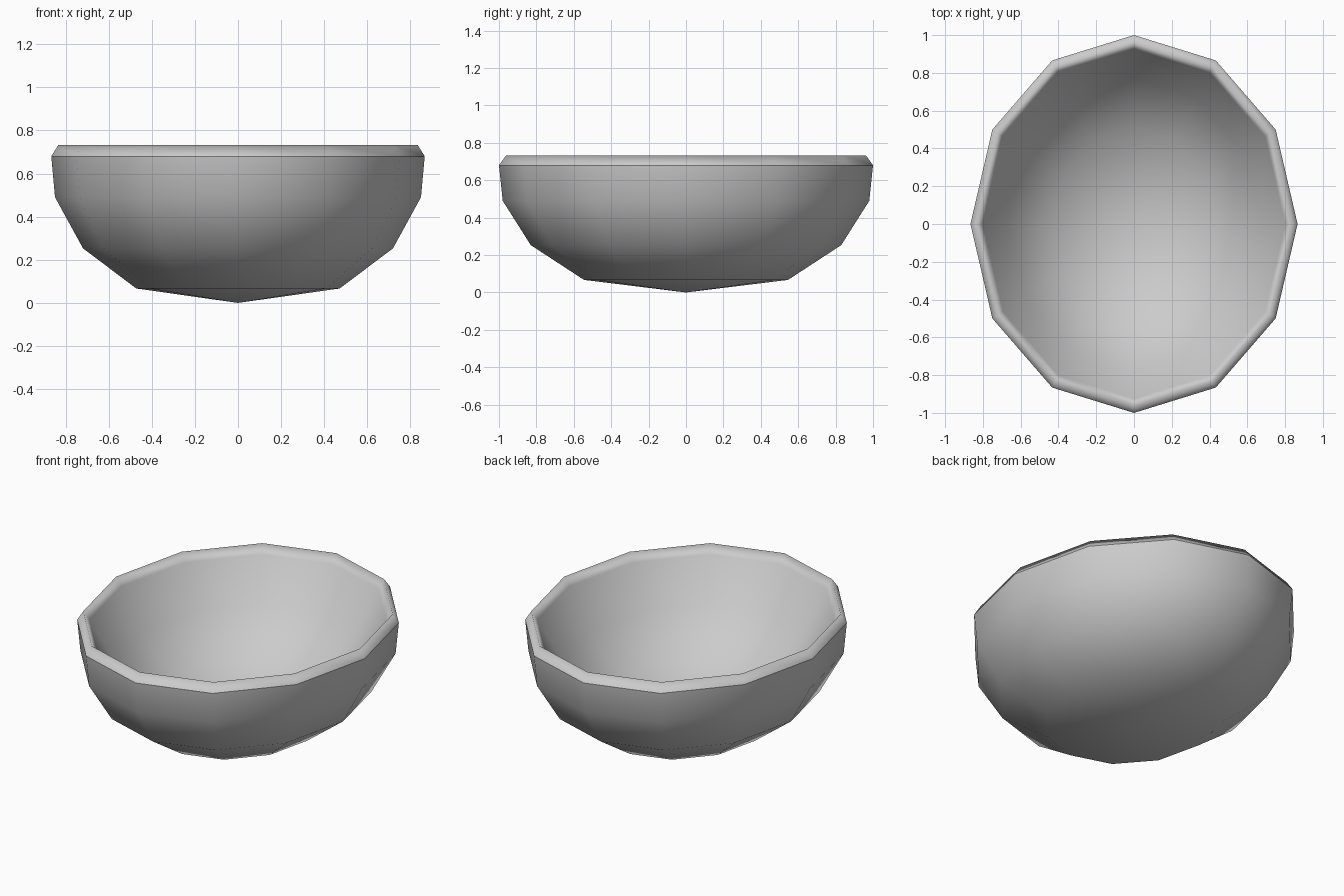
import bpy, bmesh
from math import sin, cos, tau

cube = bpy.data.objects.get("Cube")
if cube:
    bpy.data.objects.remove(cube)

SIDES = 12
WIDTH = 0.866  # the bowl is narrower across x than y

# Single grey material
grey = bpy.data.materials.new("plain grey")
grey.use_nodes = True
colour = (0.6, 0.6, 0.6, 1)
grey.diffuse_color = colour
grey.node_tree.nodes["Principled BSDF"].inputs["Base Color"].default_value = colour

# Wall section as (radius, height): outside up, over the rim, inside down
outside = [(0.545, 0.067), (0.83, 0.253), (0.98, 0.49), (1.0, 0.68)]
rim = [(0.962, 0.733), (0.925, 0.68)]
inside = [(0.77, 0.43), (0.51, 0.21)]

bm = bmesh.new()
rings = []
for r, z in outside + rim + inside:
    rings.append([bm.verts.new((WIDTH * r * sin(tau * i / SIDES),
                                r * cos(tau * i / SIDES), z))
                  for i in range(SIDES)])
bottom = bm.verts.new((0, 0, 0))
floor = bm.verts.new((0, 0, 0.07))

# Wall bands and the two pointed ends
for i in range(SIDES):
    j = (i + 1) % SIDES
    for a, b in zip(rings, rings[1:]):
        bm.faces.new((a[i], a[j], b[j], b[i]))
    bm.faces.new((bottom, rings[0][j], rings[0][i]))
    bm.faces.new((floor, rings[-1][i], rings[-1][j]))
bmesh.ops.recalc_face_normals(bm, faces=bm.faces)
for face in bm.faces:
    face.smooth = True

# Crisp edge where the outer wall meets the rim
shoulder = rings[len(outside) - 1]
for i in range(SIDES):
    bm.edges.get((shoulder[i - 1], shoulder[i])).smooth = False

mesh = bpy.data.meshes.new("bowl")
bm.to_mesh(mesh)
bm.free()
mesh.materials.append(grey)
bowl = bpy.data.objects.new("bowl", mesh)
bpy.context.collection.objects.link(bowl)
